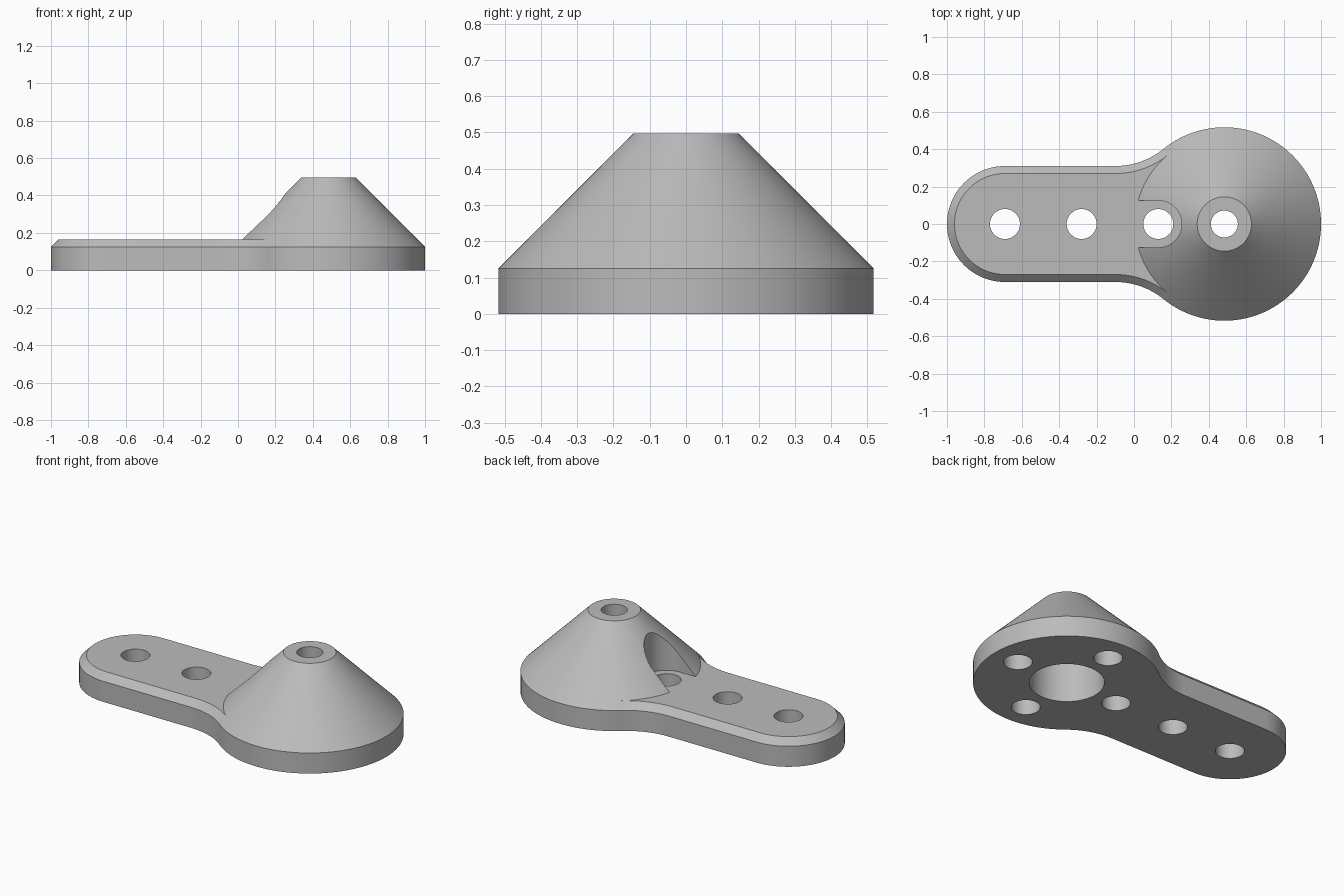
import bpy, bmesh, math
from mathutils import Vector

if "Cube" in bpy.data.objects:
    bpy.data.objects.remove(bpy.data.objects["Cube"])

HUB = Vector((0.483, 0))          # axis of the conical hub
HUB_R, ARM_R, FILLET_R = 0.517, 0.31, 0.408
RIM_Z, ARM_Z = 0.125, 0.165
HOLE_R = 0.08
CHAMFER = ARM_Z - RIM_Z

grey = bpy.data.materials.new("plain grey")
grey.use_nodes = True
grey.diffuse_color = (0.5, 0.5, 0.5, 1)
grey.node_tree.nodes["Principled BSDF"].inputs["Base Color"].default_value = (0.5, 0.5, 0.5, 1)


def arc(cx, cy, r, a0, a1, n):
    return [Vector((cx + r * math.cos(a0 + (a1 - a0) * i / n),
                    cy + r * math.sin(a0 + (a1 - a0) * i / n))) for i in range(n + 1)]


def circle(cx, cy, r, n=64):
    return arc(cx, cy, r, 0, 2 * math.pi, n)[:-1]


def loft(name, rings):
    """Solid through a stack of (outline, height) rings."""
    bm = bmesh.new()
    loops = [[bm.verts.new((p.x, p.y, z)) for p in pts] for pts, z in rings]
    for lo, hi in zip(loops, loops[1:]):
        for i in range(len(lo)):
            j = (i + 1) % len(lo)
            bm.faces.new((lo[i], lo[j], hi[j], hi[i]))
    bm.faces.new(loops[0][::-1])
    bm.faces.new(loops[-1])
    bmesh.ops.recalc_face_normals(bm, faces=bm.faces)
    mesh = bpy.data.meshes.new(name)
    bm.to_mesh(mesh)
    bm.free()
    mesh.materials.append(grey)
    ob = bpy.data.objects.new(name, mesh)
    bpy.context.collection.objects.link(ob)
    return ob


def combine(target, other, operation):
    mod = target.modifiers.new("combine", "BOOLEAN")
    mod.operation, mod.object, mod.solver = operation, other, "EXACT"
    bpy.context.view_layer.objects.active = target
    bpy.ops.object.modifier_apply(modifier=mod.name)
    bpy.data.objects.remove(other)


def drill(target, x, y, r, z0, z1):
    combine(target, loft("drill", [(circle(x, y, r), z0), (circle(x, y, r), z1)]), "DIFFERENCE")


def arm_outline(inset):
    """Rounded end, straight sides and fillets that run into the hub."""
    centre = Vector((-0.1, ARM_R + FILLET_R))
    d = HUB - centre
    end = math.atan2(d.y, d.x)
    upper = arc(centre.x, centre.y, FILLET_R + inset, end, -math.pi / 2, 16)
    nose = arc(-0.69, 0, ARM_R - inset, math.pi / 2, 1.5 * math.pi, 48)
    lower = [Vector((p.x, -p.y)) for p in reversed(upper)]
    return [HUB] + upper + nose + lower


# Conical hub
bracket = loft("bracket", [(circle(*HUB, HUB_R, 128), 0), (circle(*HUB, HUB_R, 128), RIM_Z),
                           (circle(*HUB, 0.145, 128), 0.497)])

# Round-ended clearance slot in the cone, open towards the arm
slot = arc(0.13, 0, 0.125, -math.pi / 2, math.pi / 2, 40)
slot += [Vector((-0.3, 0.125)), Vector((-0.3, -0.125))]
combine(bracket, loft("slot", [(slot, 0.145), (slot, 0.7)]), "DIFFERENCE")

# Flat arm with a chamfered top edge
full, inner = arm_outline(0), arm_outline(CHAMFER)
combine(bracket, loft("arm", [(full, 0), (full, RIM_Z), (inner, ARM_Z)]), "UNION")

# Through holes along the arm
for x in (-0.69, -0.28, 0.13):
    drill(bracket, x, 0, HOLE_R, -0.1, 0.3)

# Blind holes under the hub
for dx, dy in ((0.353, 0), (0, 0.353), (0, -0.353)):
    drill(bracket, HUB.x + dx, dy, HOLE_R, -0.1, ARM_Z)

# Wide recess below and narrow bore above
drill(bracket, HUB.x, 0, 0.207, -0.1, 0.3)
drill(bracket, HUB.x, 0, 0.072, 0.2, 0.6)

bpy.ops.object.select_all(action="DESELECT")
bracket.select_set(True)
bpy.context.view_layer.objects.active = bracket
bpy.ops.object.shade_smooth_by_angle(angle=math.radians(30))
